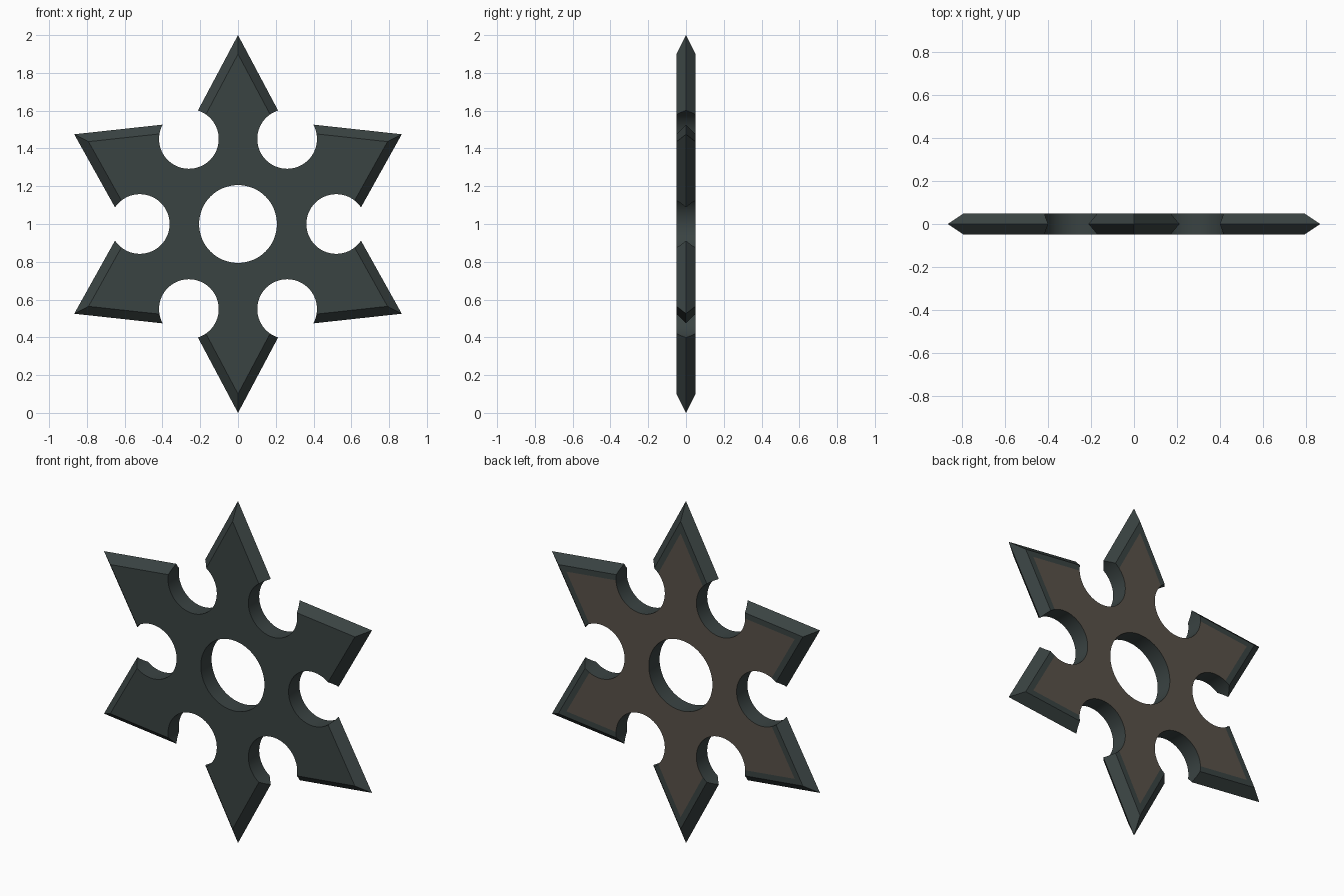
import bpy, bmesh, math
from mathutils import Vector

if "Cube" in bpy.data.objects:
    bpy.data.objects.remove(bpy.data.objects["Cube"])

HALF = 0.05   # half thickness
CZ = 1.0      # height of the centre


def material(name, col):
    m = bpy.data.materials.new(name)
    m.diffuse_color = (*col, 1)
    m.use_nodes = True
    m.node_tree.nodes["Principled BSDF"].inputs["Base Color"].default_value = m.diffuse_color
    return m


steel = material("dark steel", (0.042, 0.056, 0.055))
worn = material("brown steel", (0.100, 0.085, 0.068))

# Quarter outline of the star (tip, valley, tip, valley), mirrored both ways
quarter = [(0, 1), (0.243, 0.543), (0.867, 0.475), (0.602, 0)]
right = quarter + [(x, -z) for x, z in quarter[2::-1]]
outline = [Vector(p) for p in right + [(-x, z) for x, z in right[-2:0:-1]]]


def inset(pts, d):
    """Move every edge of a clockwise outline inwards by d, with mitred corners."""
    out = []
    for i, p in enumerate(pts):
        a = (p - pts[i - 1]).normalized()
        b = (pts[(i + 1) % len(pts)] - p).normalized()
        na, nb = Vector((a.y, -a.x)), Vector((b.y, -b.x))
        out.append(p + (na + nb) * d / (1 + na.dot(nb)))
    return out


# Star body: knife edge round the middle, flat front, flat back with brown panel
bm = bmesh.new()
rings = []
for y, d in ((-HALF, 0.047), (0, 0), (HALF, 0.047), (HALF, 0.08)):
    rings.append([bm.verts.new((p.x, y, p.y + CZ)) for p in inset(outline, d)])
n = len(outline)
for r0, r1 in zip(rings, rings[1:]):
    for i in range(n):
        j = (i + 1) % n
        bm.faces.new((r0[i], r0[j], r1[j], r1[i]))
bm.faces.new(rings[0])
bm.faces.new(rings[-1]).material_index = 1
bmesh.ops.recalc_face_normals(bm, faces=bm.faces)
bmesh.ops.triangulate(bm, faces=[f for f in bm.faces if len(f.verts) > 4])
mesh = bpy.data.meshes.new("throwing_star")
bm.to_mesh(mesh)
bm.free()
mesh.materials.append(steel)
mesh.materials.append(worn)
star = bpy.data.objects.new("throwing_star", mesh)
bpy.context.collection.objects.link(star)

# Round cutters: centre hole and the six notches between the blades
holes = [(0, 0, 0.206)]
for k in range(6):
    a = math.radians(60 * k)
    holes.append((0.52 * math.cos(a), 0.52 * math.sin(a), 0.158))
for x, z, r in holes:
    bpy.ops.mesh.primitive_cylinder_add(vertices=64, radius=r, depth=0.4,
                                        location=(x, 0, CZ + z),
                                        rotation=(math.pi / 2, 0, 0))
    cutter = bpy.context.object
    cutter.name = "hole_cutter"
    cutter.hide_render = True
    cutter.data.materials.append(steel)
    mod = star.modifiers.new("hole", 'BOOLEAN')
    mod.operation = 'DIFFERENCE'
    mod.solver = 'EXACT'
    mod.object = cutter
    bpy.context.view_layer.objects.active = star
    bpy.ops.object.modifier_apply(modifier=mod.name)
    bpy.data.objects.remove(cutter)

# Smooth the round walls, keep the bevels crisp
bpy.ops.object.select_all(action='DESELECT')
star.select_set(True)
bpy.context.view_layer.objects.active = star
bpy.ops.object.shade_smooth_by_angle(angle=math.radians(30))
